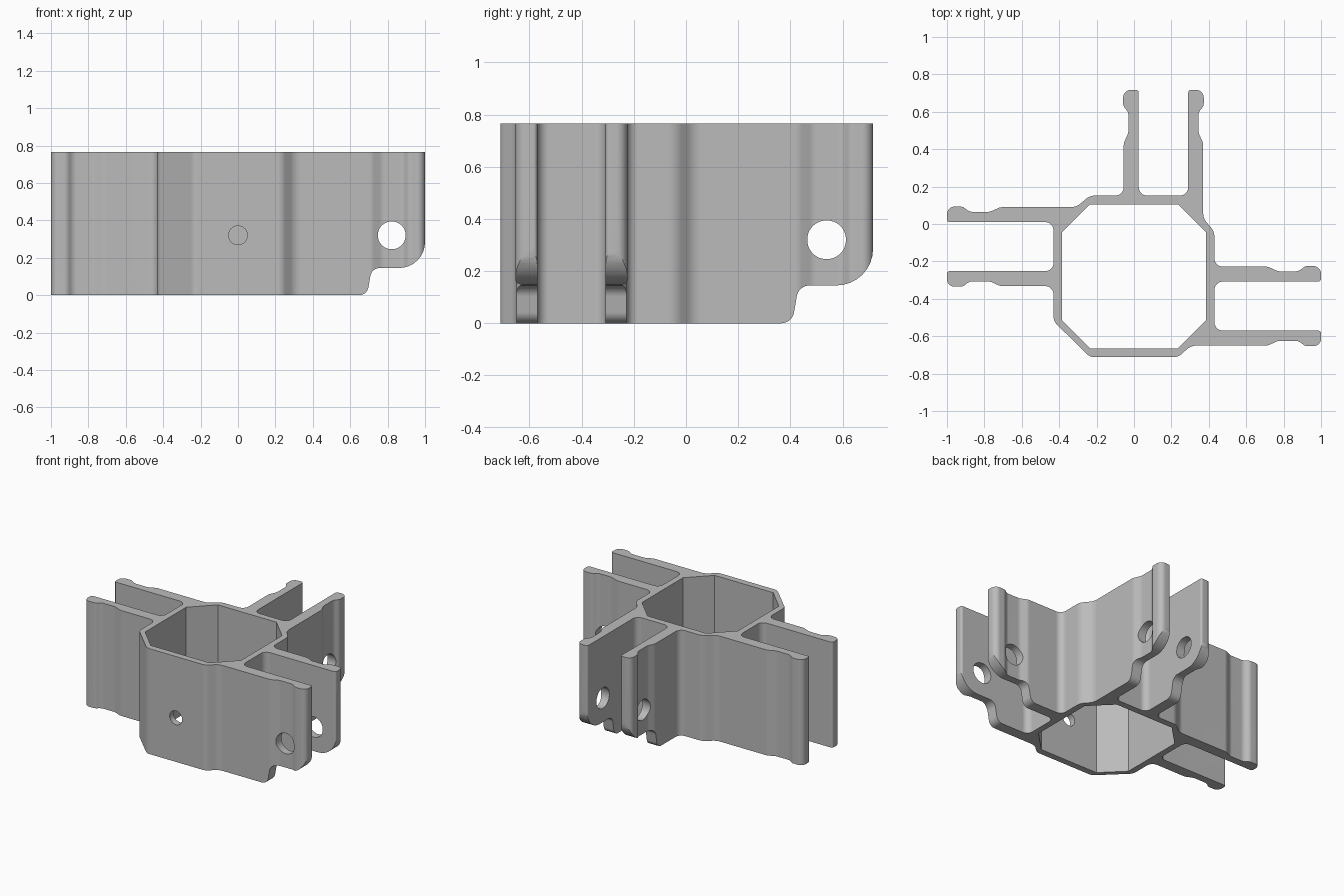
import bpy
import bmesh
from math import pi, sin
from mathutils import Vector, Matrix

cube = bpy.data.objects.get("Cube")
if cube:
    bpy.data.objects.remove(cube, do_unlink=True)

HEIGHT = 0.765
MIDDLE = -0.28      # y of the socket's centre
HOLE_Z = 0.32

grey = bpy.data.materials.new("grey plastic")
grey.use_nodes = True
grey.diffuse_color = (0.5, 0.5, 0.5, 1)
grey.node_tree.nodes["Principled BSDF"].inputs["Base Color"].default_value = (0.5, 0.5, 0.5, 1)


def fillet(corners, steps=8):
    """Round each (x, y, radius) corner with a true circular arc."""
    out = []
    for i, (x, y, r) in enumerate(corners):
        p = Vector((x, y))
        a = Vector(corners[i - 1][:2]) - p
        b = Vector(corners[(i + 1) % len(corners)][:2]) - p
        if r == 0:
            out.append(p)
            continue
        half = a.angle(b) / 2
        reach = min(r / max(sin(half), 0.01) * (1 - sin(half) ** 2) ** 0.5,
                    a.length * 0.49, b.length * 0.49)
        start, end, w = p + a.normalized() * reach, p + b.normalized() * reach, sin(half)
        for k in range(steps + 1):
            t = k / steps
            c0, c1, c2 = (1 - t) ** 2, 2 * t * (1 - t) * w, t * t
            out.append((start * c0 + p * c1 + end * c2) / (c0 + c1 + c2))
    return out


def prism(name, outline, low, high, matrix=Matrix()):
    """Extrude a flat outline along local z."""
    bm = bmesh.new()
    face = bm.faces.new([bm.verts.new((p[0], p[1], low)) for p in outline])
    ext = bmesh.ops.extrude_face_region(bm, geom=[face])
    top = [v for v in ext["geom"] if isinstance(v, bmesh.types.BMVert)]
    bmesh.ops.translate(bm, verts=top, vec=(0, 0, high - low))
    bm.transform(matrix)
    bmesh.ops.recalc_face_normals(bm, faces=bm.faces[:])
    mesh = bpy.data.meshes.new(name)
    bm.to_mesh(mesh)
    bm.free()
    mesh.materials.append(grey)
    obj = bpy.data.objects.new(name, mesh)
    bpy.context.collection.objects.link(obj)
    return obj


def circle(x, y, r):
    return fillet([(x - r, y - r, r), (x + r, y - r, r), (x + r, y + r, r), (x - r, y + r, r)], 12)


def arm(place):
    """Clip arm from root to tip and back: t runs from the tip, v outward."""
    shape = [(0.285, 0.08, 0.06), (0.23, 0.055, 0.06), (0.12, 0.055, 0.05),
             (0.085, 0.083, 0.04), (0, 0.083, 0.045), (0, 0, 0.015)]
    return [(*place(t, v), r) for t, v, r in shape]


# Plan outline, counter-clockwise from the front wall
outline = [(-0.235, -0.712, 0.06), (0.235, -0.712, 0.06), (0.305, -0.65, 0.08)]
outline += arm(lambda t, v: (1 - t, -0.57 - v))                 # left front arm
outline += [(0.43, -0.57, 0.045), (0.43, -0.308, 0.045)]
outline += arm(lambda t, v: (1 - t, -0.308 + v))[::-1]          # left rear arm
outline += [(0.43, -0.228, 0.045), (0.43, -0.04, 0.08), (0.37, 0.03, 0.08)]
outline += arm(lambda t, v: (0.29 + v, 0.717 - t))              # back left arm
outline += [(0.29, 0.152, 0.045), (0.025, 0.152, 0.045)]
outline += arm(lambda t, v: (0.025 - v, 0.717 - t))[::-1]       # back right arm
outline += [(-0.055, 0.152, 0.045), (-0.235, 0.152, 0.08), (-0.31, 0.09, 0.08)]
outline += arm(lambda t, v: (t - 1, 0.01 + v))                  # right rear arm
outline += [(-0.43, 0.01, 0.045), (-0.43, -0.252, 0.045)]
outline += arm(lambda t, v: (t - 1, -0.252 - v))[::-1]          # right front arm
outline += [(-0.43, -0.332, 0.045), (-0.43, -0.52, 0.06)]
body = prism("bracket", fillet(outline), 0, HEIGHT)

# Octagonal socket through the middle
octagon = [(sx * a, MIDDLE + sy * b) for sx, sy, a, b in (
    (-1, -1, 0.235, 0.385), (1, -1, 0.235, 0.385), (1, -1, 0.385, 0.235), (1, 1, 0.385, 0.235),
    (1, 1, 0.235, 0.385), (-1, 1, 0.235, 0.385), (-1, 1, 0.385, 0.235), (-1, -1, 0.385, 0.235))]
cutters = [prism("socket_cutter", octagon, -0.1, HEIGHT + 0.1)]

# Stepped lower edge and pin hole for each arm pair (x outward, y up, depth across)
step = fillet([(0.58, -0.2, 0), (0.58, 0, 0), (0.69, 0, 0.05), (0.715, 0.145, 0.05),
               (1.0, 0.145, 0.175), (1.0, 0.45, 0), (1.2, 0.45, 0), (1.2, -0.2, 0)])
upright = Matrix.Rotation(pi / 2, 4, "X")
for name, angle, shift in (("left", 0, 0), ("right", pi, 0), ("back", pi / 2, -0.283)):
    turn = Matrix.Translation((0, shift, 0)) @ Matrix.Rotation(angle, 4, "Z") @ upright
    cutters.append(prism(name + "_step_cutter", step, -0.9, 0.9, turn))
    cutters.append(prism(name + "_pin_cutter", circle(0.822, HOLE_Z, 0.074), -0.9, 0.9, turn))

# Small screw hole in the front wall only
cutters.append(prism("screw_cutter", circle(0, HOLE_Z, 0.05), 0.5, 0.9, upright))

bpy.ops.object.select_all(action="DESELECT")
bpy.context.view_layer.objects.active = body
body.select_set(True)
for cutter in cutters:
    cutter.hide_render = True
    mod = body.modifiers.new(cutter.name, "BOOLEAN")
    mod.operation, mod.solver, mod.object = "DIFFERENCE", "EXACT", cutter
    bpy.ops.object.modifier_apply(modifier=mod.name)
    bpy.data.objects.remove(cutter, do_unlink=True)

# Smooth fillets with clean flat walls
bpy.ops.object.shade_smooth_by_angle(angle=pi / 6)
weighted = body.modifiers.new("even_shading", "WEIGHTED_NORMAL")
weighted.keep_sharp = True
